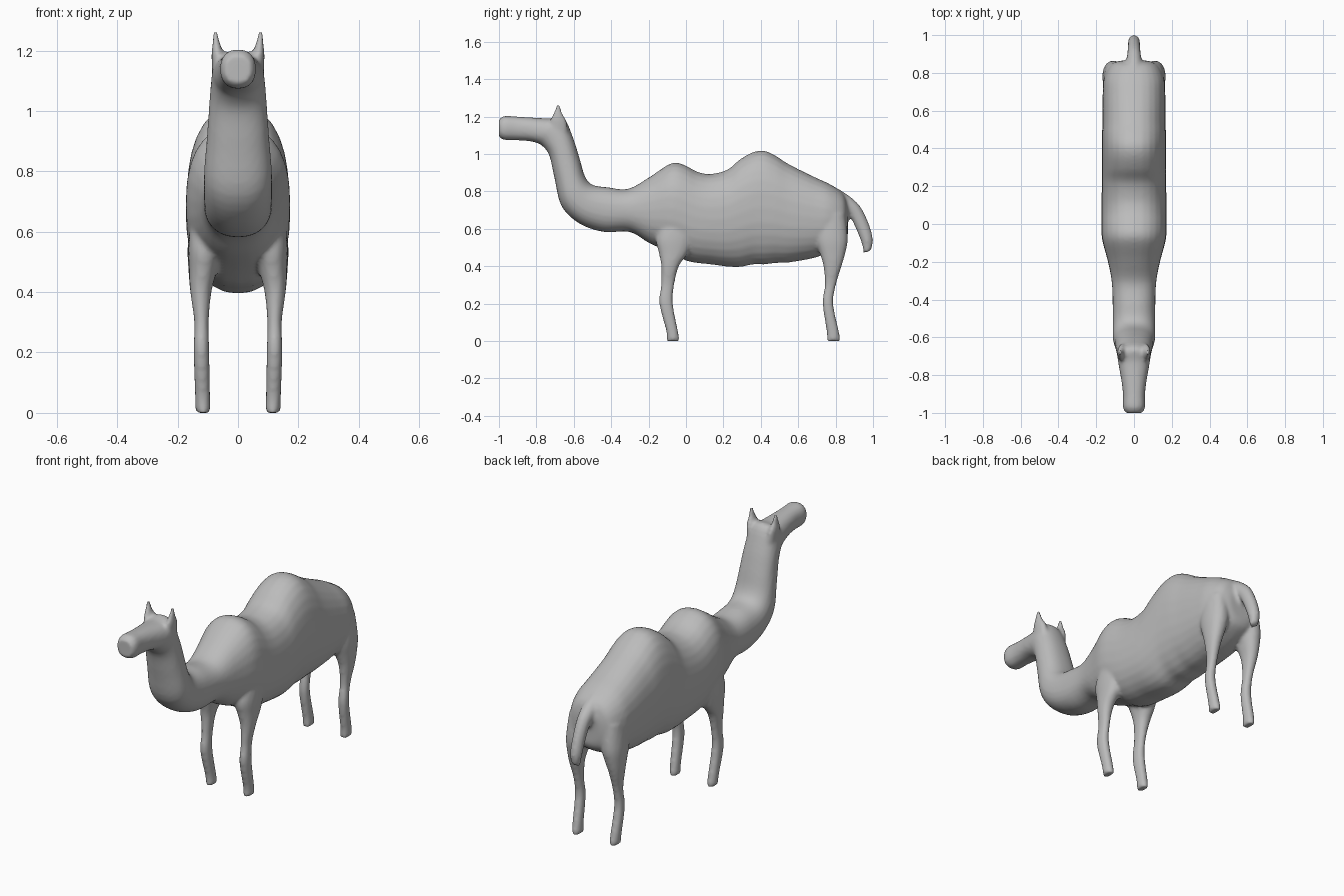
import bpy, bmesh, math
from mathutils import Vector

SIDES, STEPS = 28, 4


def spline(rows):
    """Catmull-Rom refinement of a list of equal-length number rows."""
    out = []
    for i in range(len(rows) - 1):
        p = [rows[max(i - 1, 0)], rows[i], rows[i + 1], rows[min(i + 2, len(rows) - 1)]]
        for s in range(STEPS):
            t = s / STEPS
            out.append([0.5 * (2 * b + (c - a) * t + (2 * a - 5 * b + 4 * c - d) * t * t
                               + (3 * b - a - 3 * c + d) * t ** 3) for a, b, c, d in zip(*p)])
    return out + [list(rows[-1])]


def loft(bm, rings, square=2.3):
    """Closed skin over rings given as (centre, half axis u, half axis v)."""
    e, loops = 2 / square, []
    for c, u, v in rings:
        loop = []
        for k in range(SIDES):
            a = 2 * math.pi * k / SIDES
            ca, sa = math.cos(a), math.sin(a)
            loop.append(bm.verts.new(c + u * math.copysign(abs(ca) ** e, ca)
                                     + v * math.copysign(abs(sa) ** e, sa)))
        loops.append(loop)
    for a, b in zip(loops, loops[1:]):
        for k in range(SIDES):
            n = (k + 1) % SIDES
            bm.faces.new((a[k], a[n], b[n], b[k]))
    bm.faces.new(loops[0])
    bm.faces.new(loops[-1])


def side_loft(bm, rows, square=2.3):
    """Rows of (upper y, upper z, lower y, lower z, half width)."""
    rings = []
    for ty, tz, by, bz, w in spline(rows):
        t, b = Vector((0, ty, tz)), Vector((0, by, bz))
        rings.append(((t + b) / 2, (t - b) / 2, Vector((w, 0, 0))))
    loft(bm, rings, square)


def upright_loft(bm, rows, sx, square=2.2):
    """Rows of (z, y min, y max, x min, x max), mirrored by sx."""
    rings = []
    for z, y0, y1, x0, x1 in spline(rows):
        rings.append((Vector((sx * (x0 + x1) / 2, (y0 + y1) / 2, z)),
                      Vector(((x1 - x0) / 2, 0, 0)), Vector((0, (y1 - y0) / 2, 0))))
    loft(bm, rings, square)


bm = bmesh.new()

# torso, humps, neck and head as one skin from rump to nose
side_loft(bm, [
    (.865, .73, .865, .56, .07), (.84, .79, .845, .52, .125), (.77, .838, .77, .475, .16),
    (.68, .88, .68, .443, .166), (.55, .945, .55, .42, .167), (.48, .99, .48, .417, .169),
    (.42, 1.017, .42, .41, .169), (.36, 1.01, .36, .41, .169), (.29, .972, .29, .396, .169),
    (.22, .915, .22, .398, .17), (.13, .893, .13, .41, .172), (.06, .905, .06, .417, .173),
    (0, .937, 0, .43, .173), (-.05, .953, -.05, .455, .172), (-.10, .94, -.10, .48, .165),
    (-.20, .873, -.20, .525, .138), (-.31, .813, -.30, .583, .118),
    (-.42, .822, -.44, .583, .113), (-.50, .835, -.57, .628, .113),
    (-.54, .88, -.665, .72, .112), (-.57, .98, -.703, .87, .102),
    (-.605, 1.09, -.73, .99, .094), (-.655, 1.195, -.765, 1.04, .086),
    (-.73, 1.19, -.80, 1.06, .078), (-.83, 1.195, -.85, 1.07, .065),
    (-.91, 1.2, -.91, 1.073, .058), (-.97, 1.203, -.97, 1.075, .059),
    (-1.0, 1.185, -1.0, 1.09, .045)])

# tail
side_loft(bm, [(.82, .81, .82, .70, .045), (.88, .77, .86, .68, .04),
               (.935, .715, .885, .65, .035), (.98, .62, .915, .585, .032),
               (1.0, .54, .94, .52, .03), (.99, .485, .95, .467, .02)], 2)

# legs and ears
for sx in (-1, 1):
    upright_loft(bm, [(0, -.103, -.035, .09, .14), (.05, -.105, -.042, .092, .142),
                      (.2, -.143, -.07, .095, .147), (.3, -.133, -.063, .097, .145),
                      (.4, -.132, -.038, .088, .158), (.47, -.145, .01, .07, .162),
                      (.55, -.16, .04, .05, .164), (.66, -.12, .04, .05, .155)], sx)
    upright_loft(bm, [(0, .752, .825, .09, .14), (.05, .752, .818, .092, .142),
                      (.2, .73, .787, .095, .147), (.3, .742, .802, .097, .145),
                      (.4, .735, .832, .088, .158), (.47, .715, .852, .07, .164),
                      (.55, .69, .865, .05, .167), (.68, .69, .85, .05, .155)], sx)
    upright_loft(bm, [(1.12, -.73, -.63, .03, .085), (1.18, -.725, -.64, .046, .088),
                      (1.22, -.708, -.662, .058, .085), (1.262, -.692, -.672, .068, .082)], sx, 2)

bmesh.ops.recalc_face_normals(bm, faces=bm.faces)
mesh = bpy.data.meshes.new("camel_body")
bm.to_mesh(mesh)
bm.free()
camel = bpy.data.objects.new("camel_body", mesh)
bpy.context.collection.objects.link(camel)

# plain grey hide
hide = bpy.data.materials.new("grey hide")
hide.diffuse_color = (0.5, 0.5, 0.5, 1)
mesh.materials.append(hide)

# fuse the parts into one soft skin
fuse = camel.modifiers.new("fuse", 'REMESH')
fuse.mode = 'VOXEL'
fuse.voxel_size = 0.01
fuse.use_smooth_shade = True
soft = camel.modifiers.new("soften", 'SMOOTH')
soft.factor = 0.5
soft.iterations = 5
